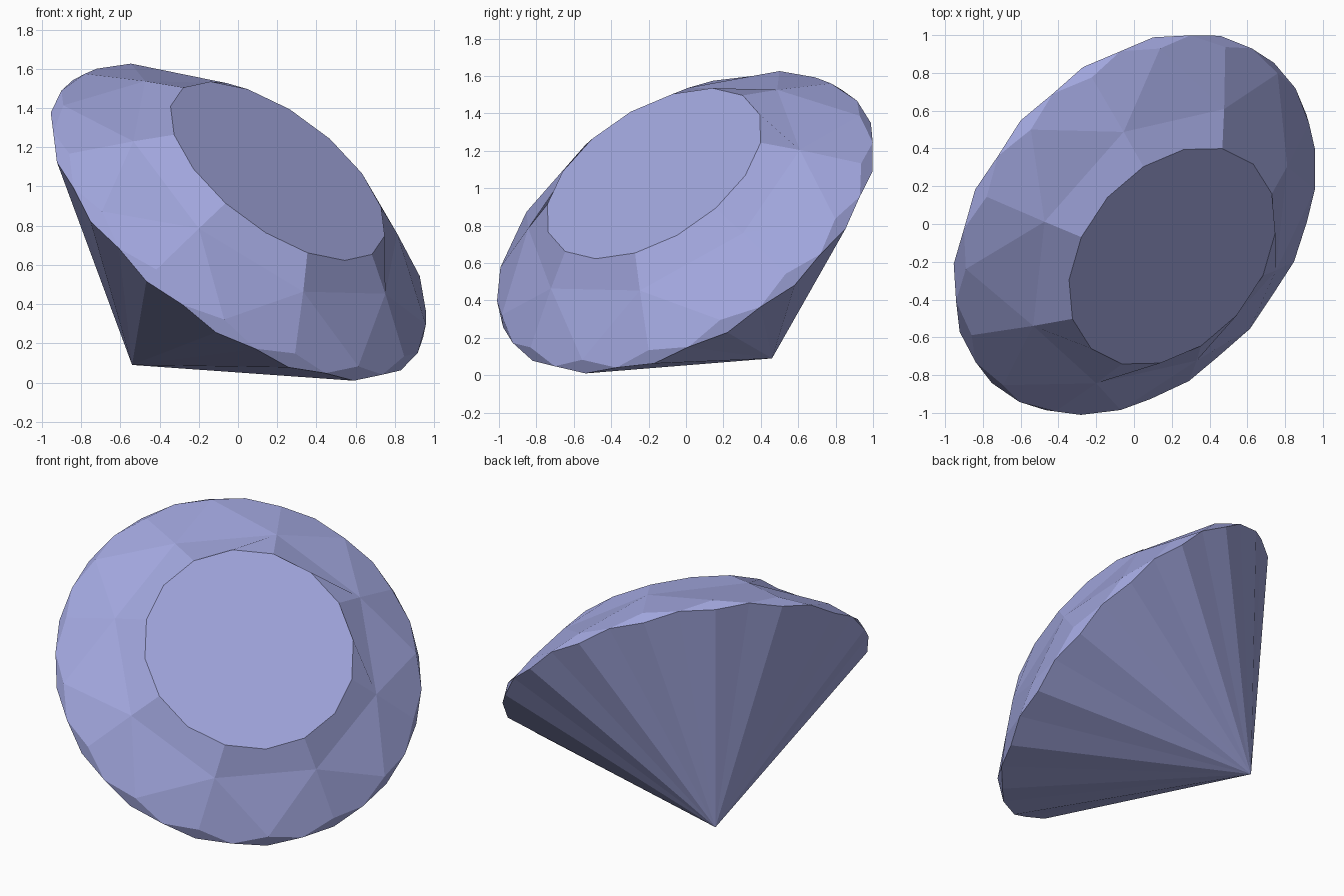
import bpy, bmesh, math
from mathutils import Matrix, Vector

cube = bpy.data.objects.get("Cube")
if cube:
    bpy.data.objects.remove(cube, do_unlink=True)

SIDES = 16

# Pale lavender-blue stone
stone = bpy.data.materials.new("lavender_stone")
stone.use_nodes = True
color = (0.36, 0.385, 0.73, 1)
stone.diffuse_color = color
stone.node_tree.nodes["Principled BSDF"].inputs["Base Color"].default_value = color

bm = bmesh.new()


def ring(radius, height, offset=0.0, step=1):
    """Ring of vertices around the stone's axis, one every `step` sides."""
    verts = []
    for i in range(0, SIDES, step):
        a = (i + offset) * math.tau / SIDES
        verts.append(bm.verts.new((radius * math.cos(a), radius * math.sin(a), height)))
    return verts


culet = bm.verts.new((0, 0, 0))
low = ring(1.13, 1.0)                  # lower girdle points
mid = ring(1.128, 1.025, offset=0.5)   # girdle points between the scallops
high = ring(1.1, 1.073)                # upper girdle points
crown = ring(0.828, 1.27, step=2)      # crown points
table = ring(0.65, 1.388)              # flat top

# Pavilion facets and scalloped girdle
for i in range(SIDES):
    j = (i + 1) % SIDES
    bm.faces.new((culet, mid[i], low[i]))
    bm.faces.new((culet, low[j], mid[i]))
    bm.faces.new((low[i], mid[i], high[i], mid[i - 1]))

# Crown facets
for k in range(SIDES // 2):
    i = 2 * k
    nxt, end = i + 1, (i + 2) % SIDES
    c, d = crown[k], crown[(k + 1) % len(crown)]
    bm.faces.new((c, high[i], mid[i], high[nxt]))
    bm.faces.new((c, high[i - 1], mid[i - 1], high[i]))
    bm.faces.new((c, high[nxt], d))
    bm.faces.new((table[i], c, d, table[end], table[nxt]))

bm.faces.new(table)
bmesh.ops.recalc_face_normals(bm, faces=bm.faces)

mesh = bpy.data.meshes.new("gemstone")
bm.to_mesh(mesh)
bm.free()
mesh.materials.append(stone)
gem = bpy.data.objects.new("gemstone", mesh)
bpy.context.collection.objects.link(gem)

# Lay the stone over so it rests on its girdle and pointed end
axis = Vector((0.535, -0.455, 0.713)).normalized()
side = Vector((-0.409, -0.877, -0.253))
side = (side - axis * side.dot(axis)).normalized()
turn = Matrix((side, axis.cross(side), axis)).transposed().to_4x4()
gem.matrix_world = Matrix.Translation((-0.54, 0.46, 0.09)) @ turn
